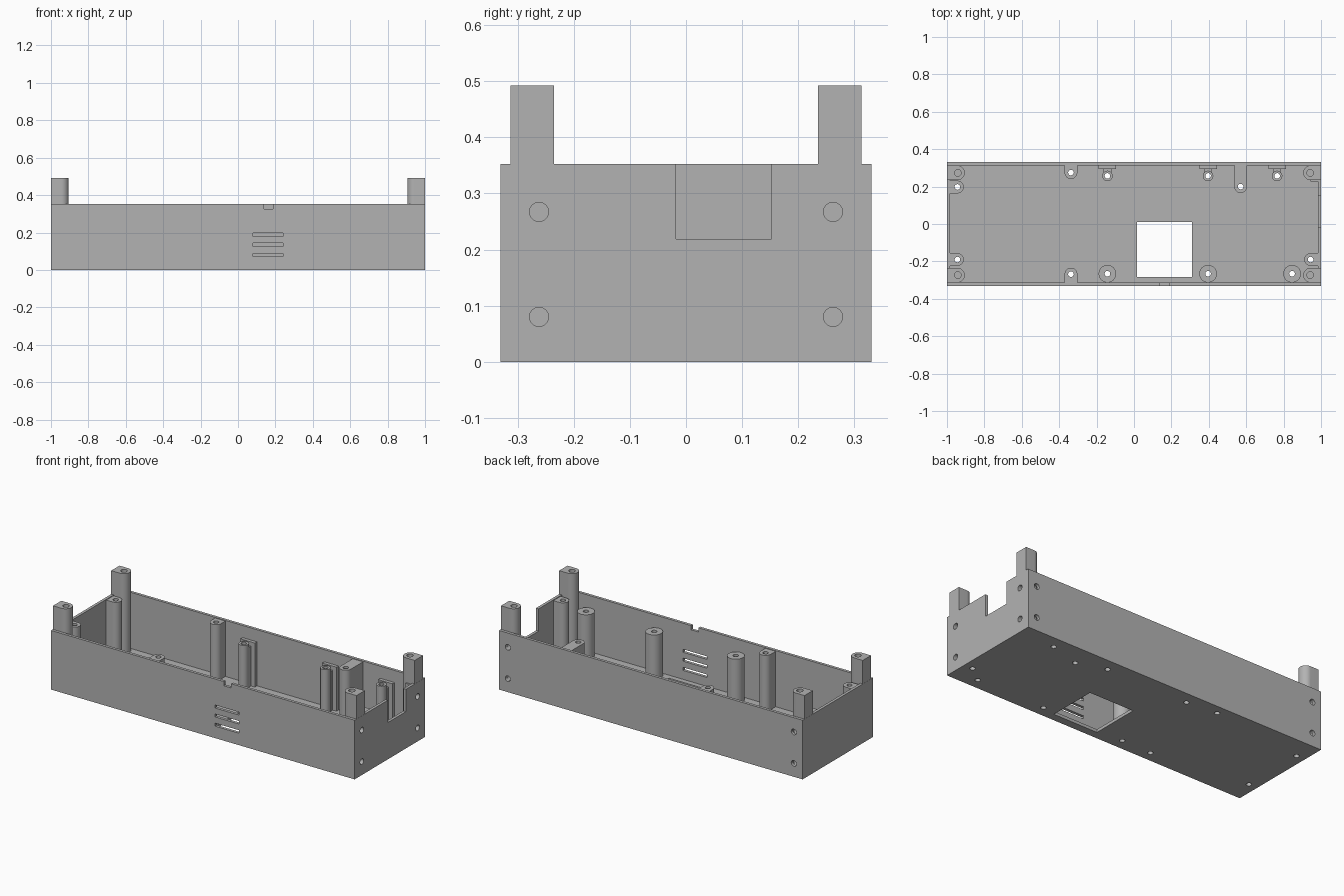
import bpy, bmesh
from math import pi, cos, sin
from mathutils import Matrix, Vector

cube = bpy.data.objects.get("Cube")
if cube:
    bpy.data.objects.remove(cube, do_unlink=True)

grey = bpy.data.materials.new("plain_grey")
grey.use_nodes = True
colour = (0.45, 0.45, 0.45, 1)
grey.diffuse_color = colour
grey.node_tree.nodes["Principled BSDF"].inputs["Base Color"].default_value = colour

WALL, FLOOR, RIM = 0.017, 0.018, 0.352
HX, HY = 1.0, 0.331
POST_TOP = 0.492


def add_box(bm, lo, hi):
    lo, hi = Vector(lo), Vector(hi)
    mat = Matrix.Translation((lo + hi) / 2) @ Matrix.Diagonal((*(hi - lo), 1))
    bmesh.ops.create_cube(bm, size=1, matrix=mat)


def add_rod(bm, start, end, r):
    start, end = Vector(start), Vector(end)
    axis = end - start
    turn = axis.to_track_quat('Z', 'Y').to_matrix().to_4x4()
    bmesh.ops.create_cone(bm, cap_ends=True, segments=32, radius1=r, radius2=r,
                          depth=axis.length,
                          matrix=Matrix.Translation((start + end) / 2) @ turn)


def finish(name, bm):
    bmesh.ops.recalc_face_normals(bm, faces=bm.faces)
    mesh = bpy.data.meshes.new(name)
    bm.to_mesh(mesh)
    bm.free()
    mesh.materials.append(grey)
    ob = bpy.data.objects.new(name, mesh)
    bpy.context.collection.objects.link(ob)
    return ob


def activate(ob):
    bpy.ops.object.select_all(action='DESELECT')
    ob.select_set(True)
    bpy.context.view_layer.objects.active = ob


def cut(ob, cutter):
    mod = ob.modifiers.new("cut", 'BOOLEAN')
    mod.operation, mod.solver, mod.object = 'DIFFERENCE', 'EXACT', cutter
    activate(ob)
    bpy.ops.object.modifier_apply(modifier=mod.name)


def d_post(name, x, y, r, out, reach, top):
    """Upright post, round on the inside, running straight to a wall."""
    bm = bmesh.new()
    out = Vector((*out, 0))
    side = Vector((-out.y, out.x, 0))
    base = Vector((x, y, FLOOR / 2))
    pts = [base + out * reach - side * r, base + out * reach + side * r]
    pts += [base + side * r * cos(a) - out * r * sin(a)
            for a in (pi * i / 20 for i in range(21))]
    face = bm.faces.new([bm.verts.new(p) for p in pts])
    ext = bmesh.ops.extrude_face_region(bm, geom=[face])
    moved = [v for v in ext["geom"] if isinstance(v, bmesh.types.BMVert)]
    bmesh.ops.translate(bm, verts=moved, vec=(0, 0, top - FLOOR / 2))
    for v in moved:
        v.co.z = top
    return finish(name, bm)


def round_post(name, x, y, r, top):
    bm = bmesh.new()
    add_rod(bm, (x, y, FLOOR / 2), (x, y, top), r)
    return finish(name, bm)


# Tray shell
bm = bmesh.new()
add_box(bm, (-HX, -HY, 0), (HX, HY, RIM))
tray = finish("tray", bm)
bm = bmesh.new()
add_box(bm, (WALL - HX, WALL - HY, FLOOR), (HX - WALL, HY - WALL, 0.6))
cavity = finish("cavity_cutter", bm)

# Floor window, vent slots, cable notch, end notch
bm = bmesh.new()
add_box(bm, (0.016, -0.283, -0.1), (0.31, 0.011, 0.1))
for z in (0.08, 0.135, 0.188):
    add_box(bm, (0.08, -0.4, z - 0.009), (0.24, -0.3, z + 0.009))
add_box(bm, (0.138, -0.4, 0.327), (0.187, -0.3, 0.45))
add_box(bm, (0.96, -0.018, 0.219), (1.1, 0.152, 0.45))
openings = finish("opening_cutter", bm)

# Post positions
side_bosses = [(-0.944, 0.198, -1), (-0.944, -0.19, -1), (0.944, -0.19, 1)]
wall_bosses = [(-0.337, 0.275, 1), (0.57, 0.2, 1), (-0.337, -0.268, -1)]
thick_bosses = [(x, -0.266) for x in (-0.142, 0.396, 0.845)]
clip_bosses = [(x, 0.257) for x in (-0.142, 0.396, 0.765)]

# Screw holes: through the floor, into the corner posts, and through two walls
bm = bmesh.new()
for x, y, *_ in side_bosses + wall_bosses + thick_bosses + clip_bosses:
    add_rod(bm, (x, y, -0.1), (x, y, 0.6), 0.015)
for sx in (-1, 1):
    for sy in (-1, 1):
        add_rod(bm, (sx * 0.942, sy * 0.273, 0.39), (sx * 0.942, sy * 0.273, 0.6), 0.018)
    for z in (0.08, 0.267):
        add_rod(bm, (sx * 0.942, 0.4, z), (sx * 0.942, 0.285, z), 0.017)
        add_rod(bm, (1.1, sx * 0.262, z), (0.967, sx * 0.262, z), 0.017)
drills = finish("drill_cutter", bm)

for cutter in (cavity, openings, drills):
    cut(tray, cutter)

# Corner posts rising above the rim
posts = []
for sx, ex in ((-1, "right"), (1, "left")):
    for sy, ey in ((-1, "front"), (1, "back")):
        posts.append(d_post(f"corner_post_{ey}_{ex}", sx * 0.944, sy * 0.274, 0.039,
                            (sx, 0), 0.0558, POST_TOP))

# Tall screw bosses tied to the walls
for i, (x, y, s) in enumerate(side_bosses):
    posts.append(d_post(f"end_boss_{i + 1}", x, y, 0.034, (s, 0), 0.05, 0.348))
for i, (x, y, s) in enumerate(wall_bosses):
    posts.append(d_post(f"wall_boss_{i + 1}", x, y, 0.034, (0, s), 0.322 - abs(y), 0.348))

# Free-standing bosses along the front
for i, (x, y) in enumerate(thick_bosses):
    posts.append(round_post(f"thick_boss_{i + 1}", x, y, 0.047, 0.28))

# Slim bosses along the back, each with a T-shaped brace
for i, (x, y) in enumerate(clip_bosses):
    posts.append(round_post(f"slim_boss_{i + 1}", x, y, 0.028, 0.28))
    bm = bmesh.new()
    add_box(bm, (x - 0.047, 0.294, FLOOR / 2), (x + 0.047, 0.32, 0.28))
    add_box(bm, (x - 0.022, 0.276, FLOOR / 2), (x + 0.022, 0.3, 0.255))
    finish(f"boss_brace_{i + 1}", bm)

# Small stop beside the back left post
bm = bmesh.new()
add_box(bm, (0.944, 0.226, FLOOR / 2), (0.99, 0.24, 0.345))
finish("corner_stop", bm)

for ob in posts:
    cut(ob, drills)
    activate(ob)
    bpy.ops.object.shade_smooth_by_angle(angle=pi / 6)

for cutter in (cavity, openings, drills):
    bpy.data.objects.remove(cutter, do_unlink=True)
